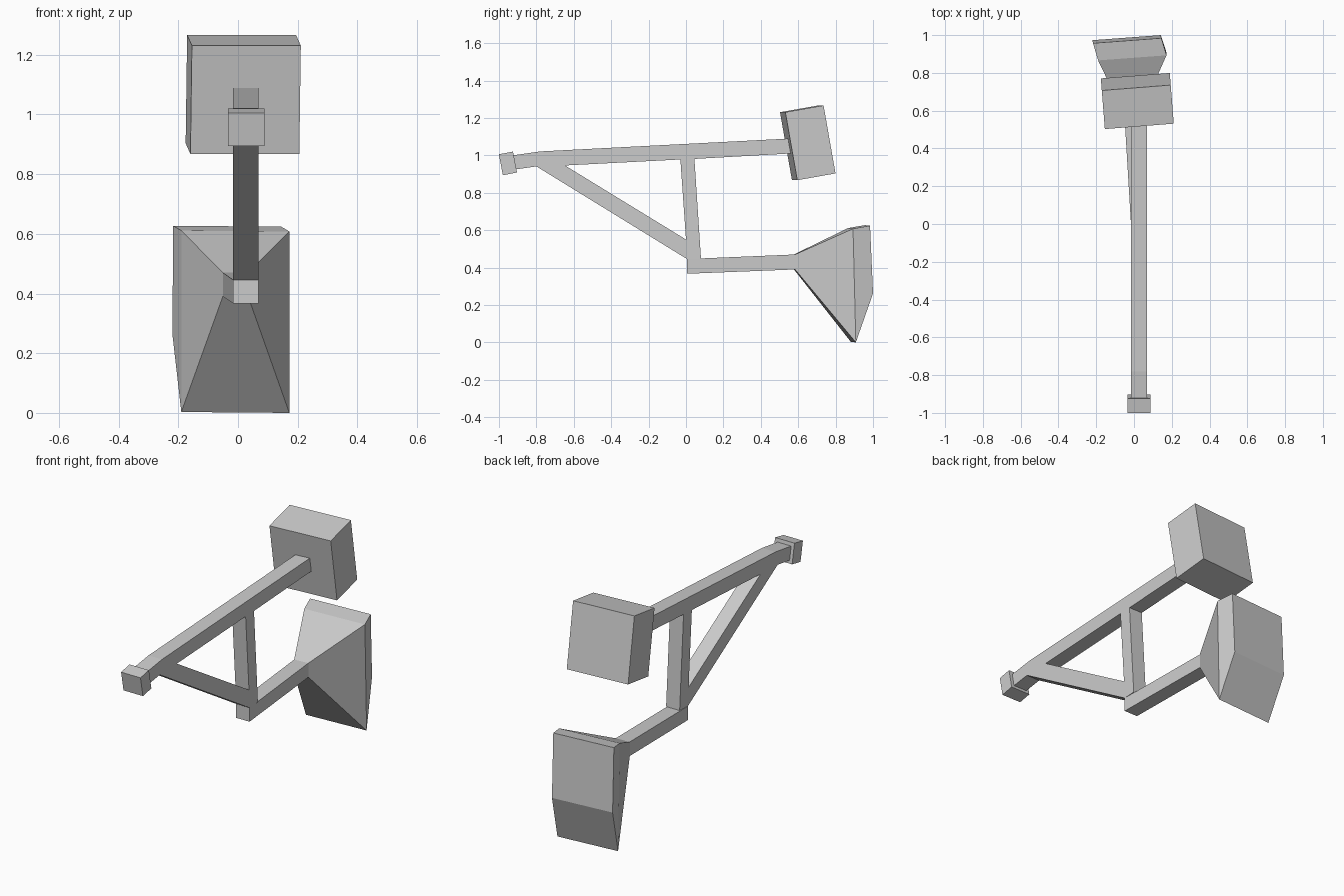
import bpy, bmesh
from math import radians
from mathutils import Vector

if "Cube" in bpy.data.objects:
    bpy.data.objects.remove(bpy.data.objects["Cube"])


def loft(name, right, left):
    """Solid between two matching side outlines."""
    bm = bmesh.new()
    r = [bm.verts.new(p) for p in right]
    l = [bm.verts.new(p) for p in left]
    bm.faces.new(r)
    bm.faces.new(l[::-1])
    n = len(r)
    for i in range(n):
        j = (i + 1) % n
        bm.faces.new((r[i], l[i], l[j], r[j]))
    bmesh.ops.recalc_face_normals(bm, faces=bm.faces)
    me = bpy.data.meshes.new(name)
    bm.to_mesh(me)
    bm.free()
    ob = bpy.data.objects.new(name, me)
    bpy.context.collection.objects.link(ob)
    return ob


def bar(name, profile, skew=0.0):
    """Bar of constant width from a (y, z) profile, drifting sideways with y."""
    right = [Vector((0.069 + skew * y, y, z)) for y, z in profile]
    loft(name, right, [p - Vector((0.085, 0, 0)) for p in right])


def block(name, size, loc, tilt, yaw):
    bpy.ops.mesh.primitive_cube_add(size=1, location=loc,
                                    rotation=(radians(tilt), 0, radians(yaw)))
    ob = bpy.context.object
    ob.name = name
    ob.scale = size


# frame corners shared by neighbouring bars
brace_a, brace_b = (-0.80, 0.941), (-0.647, 0.946)
post_a, post_b = (-0.03, 0.978), (0.045, 0.981)
node_front, node_back, node_top = (0.005, 0.446), (0.08, 0.449), (0.0, 0.55)

# frame bars
bar("upper_beam", [(-0.925, 1.0), (-0.91, 0.925), brace_a, brace_b, post_a, post_b,
                   (0.575, 1.011), (0.575, 1.091), (-0.78, 1.021)])
bar("post", [post_a, post_b, node_back, node_front, node_top])
bar("diagonal_brace", [brace_a, brace_b, node_top, node_front])
bar("lower_beam", [(0.005, 0.367), (0.583, 0.39), (0.583, 0.47), node_back, node_front],
    skew=-0.06)

# end blocks on the upper beam
block("front_cap", (0.122, 0.077, 0.114), (0.027, -0.952, 0.957), 11, 0)
block("upper_block", (0.366, 0.208, 0.369), (0.0175, 0.651, 1.067), 10, 4.5)

# flared pad behind the lower beam
rim_top, rim_bottom = Vector((0.172, 0.893, 0.608)), Vector((0.172, 0.908, 0.0))
across = Vector((-0.362, -0.027, 0.003))
tip = [Vector((0.034, 0.583, 0.39)), Vector((0.034, 0.583, 0.47))]
neck = tip + [rim_top, rim_bottom]
tip_left = [p + Vector((-0.085, -0.006, 0)) for p in tip]
loft("pad_neck", neck, tip_left + [rim_top + across, rim_bottom + across])

pad = [rim_bottom, rim_top, Vector((0.145, 0.984, 0.624)), Vector((0.142, 1.0, 0.262))]
loft("pad", pad, [p + across for p in pad])
